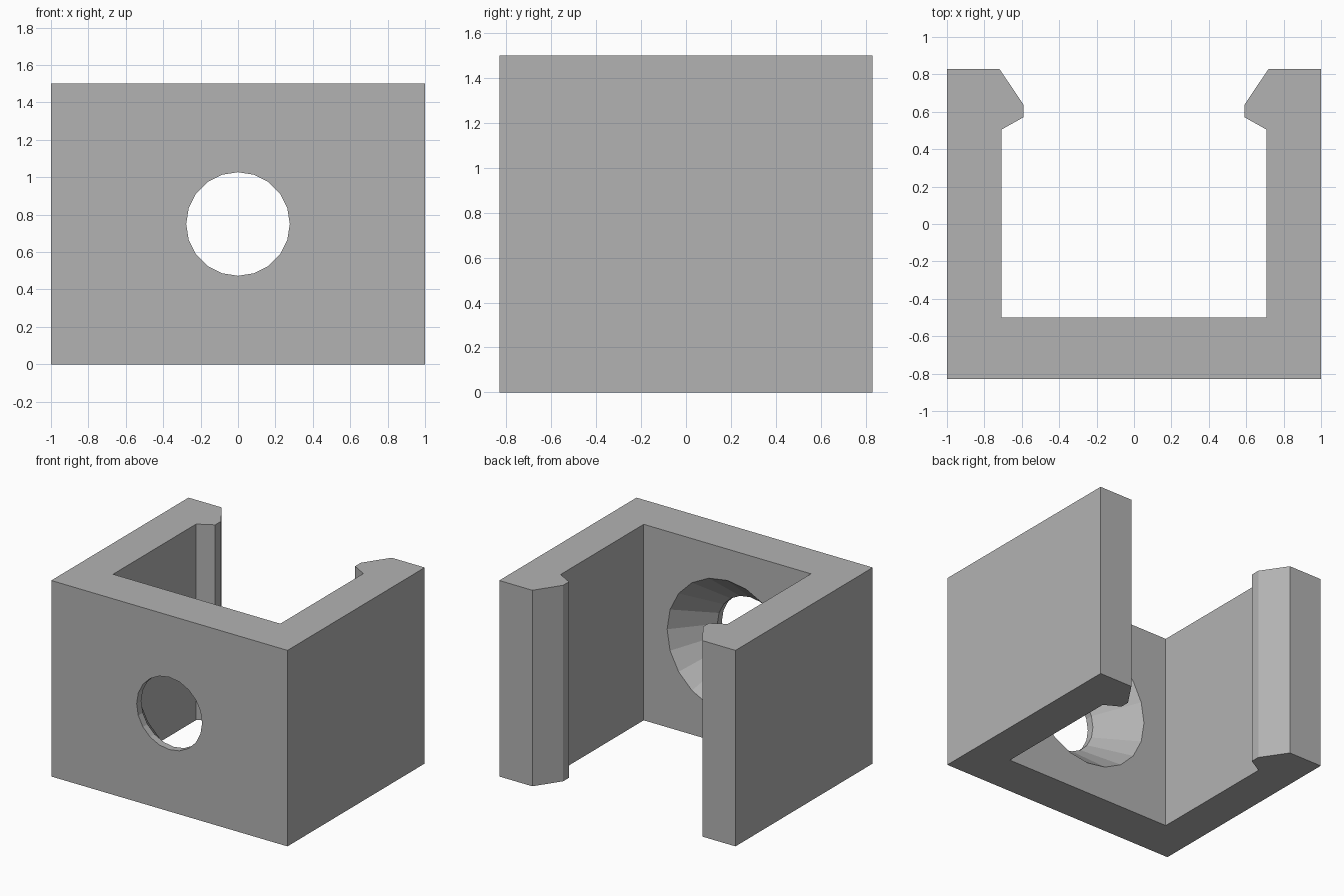
import bpy, bmesh
from math import cos, sin, tau

cube = bpy.data.objects.get("Cube")
if cube:
    bpy.data.objects.remove(cube, do_unlink=True)

WIDTH, DEPTH, HEIGHT = 2.0, 1.66, 1.5
FRONT, INNER = -DEPTH / 2, -0.5
SIDES = 20

grey = bpy.data.materials.new("plain grey")
grey.use_nodes = True
colour = (0.45, 0.45, 0.45, 1)
grey.diffuse_color = colour
grey.node_tree.nodes["Principled BSDF"].inputs["Base Color"].default_value = colour


def make_object(name, bm):
    bmesh.ops.recalc_face_normals(bm, faces=bm.faces)
    mesh = bpy.data.meshes.new(name)
    bm.to_mesh(mesh)
    bm.free()
    mesh.materials.append(grey)
    obj = bpy.data.objects.new(name, mesh)
    bpy.context.collection.objects.link(obj)
    return obj


# Channel clip: mirrored half outline with hooked lips, extruded upward
half = [(0.708, INNER), (0.708, 0.505), (0.592, 0.57), (0.592, 0.64),
        (0.72, DEPTH / 2), (WIDTH / 2, DEPTH / 2), (WIDTH / 2, FRONT)]
outline = half + [(-x, y) for x, y in reversed(half)]
bm = bmesh.new()
base = bm.faces.new([bm.verts.new((x, y, 0)) for x, y in outline])
top = bmesh.ops.extrude_face_region(bm, geom=[base])["geom"]
bmesh.ops.translate(bm, vec=(0, 0, HEIGHT),
                    verts=[v for v in top if isinstance(v, bmesh.types.BMVert)])
clip = make_object("channel_clip", bm)

# Countersunk screw hole: short straight bore opening to a cone inside
hole_r, sink_r, lip, extra = 0.277, 0.51, 0.055, 0.05
slope = (sink_r - hole_r) / (INNER - FRONT - lip)
stations = [(FRONT - extra, hole_r), (FRONT + lip, hole_r),
            (INNER + extra, sink_r + slope * extra)]
bm = bmesh.new()
rings = [[bm.verts.new((r * cos(tau * i / SIDES), y, HEIGHT / 2 + r * sin(tau * i / SIDES)))
          for i in range(SIDES)] for y, r in stations]
for a, b in zip(rings, rings[1:]):
    for i in range(SIDES):
        j = (i + 1) % SIDES
        bm.faces.new((a[i], a[j], b[j], b[i]))
bm.faces.new(rings[0])
bm.faces.new(rings[-1])
cutter = make_object("screw_hole_cutter", bm)
cutter.hide_render = True

cut = clip.modifiers.new("screw hole", "BOOLEAN")
cut.operation = "DIFFERENCE"
cut.solver = "EXACT"
cut.object = cutter
bpy.context.view_layer.objects.active = clip
bpy.ops.object.modifier_apply(modifier=cut.name)
bpy.data.objects.remove(cutter, do_unlink=True)
